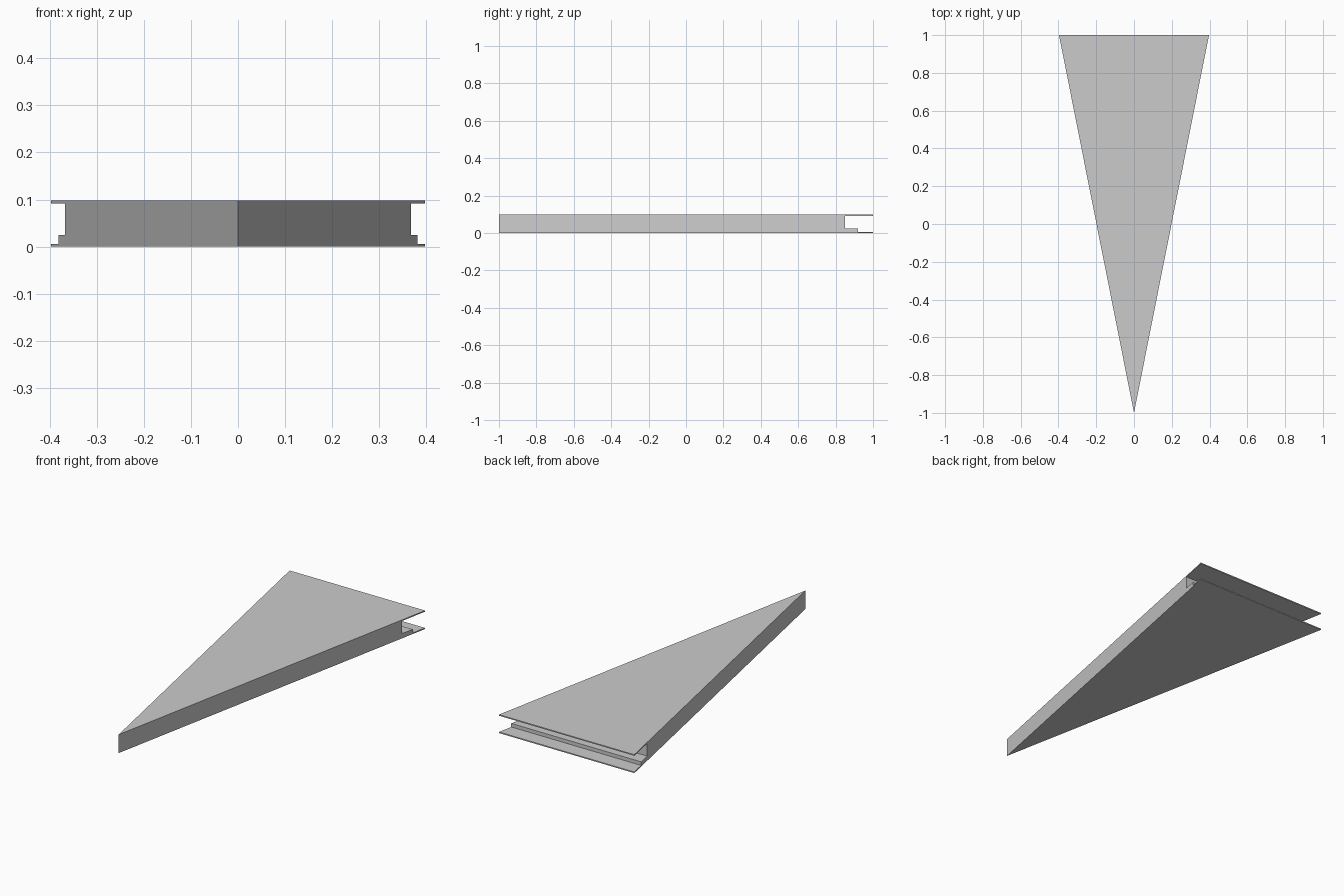
import bpy
import bmesh

cube = bpy.data.objects.get("Cube")
if cube:
    bpy.data.objects.remove(cube, do_unlink=True)

HALF_WIDTH = 0.397   # half width at the back edge
HEIGHT = 0.098

# Back edge in (y, z): thin lower lip, low step, recessed wall, thin upper lip
profile = [(1, 0), (1, 0.006), (0.92, 0.006), (0.92, 0.025),
           (0.85, 0.025), (0.85, 0.092), (1, 0.092), (1, HEIGHT)]

grey = bpy.data.materials.new("plain_grey")
grey.use_nodes = True
colour = (0.6, 0.6, 0.6, 1)
grey.diffuse_color = colour
grey.node_tree.nodes["Principled BSDF"].inputs["Base Color"].default_value = colour

bm = bmesh.new()

# Sharp vertical front edge
tip_low = bm.verts.new((0, -1, 0))
tip_high = bm.verts.new((0, -1, HEIGHT))


def side_points(sign):
    """Back profile points laid on one slanted side of the wedge."""
    return [bm.verts.new((sign * HALF_WIDTH * (y + 1) / 2, y, z)) for y, z in profile]


left = side_points(1)
right = side_points(-1)

# Slanted sides, stepped back, bottom and top
for side in (left, right):
    bm.faces.new([tip_low] + side + [tip_high])
for i in range(len(profile) - 1):
    bm.faces.new((left[i], right[i], right[i + 1], left[i + 1]))
bm.faces.new((tip_low, right[0], left[0]))
bm.faces.new((tip_high, left[-1], right[-1]))
bmesh.ops.recalc_face_normals(bm, faces=bm.faces[:])

mesh = bpy.data.meshes.new("wedge_panel")
bm.to_mesh(mesh)
bm.free()
mesh.materials.append(grey)
wedge = bpy.data.objects.new("wedge_panel", mesh)
bpy.context.collection.objects.link(wedge)
